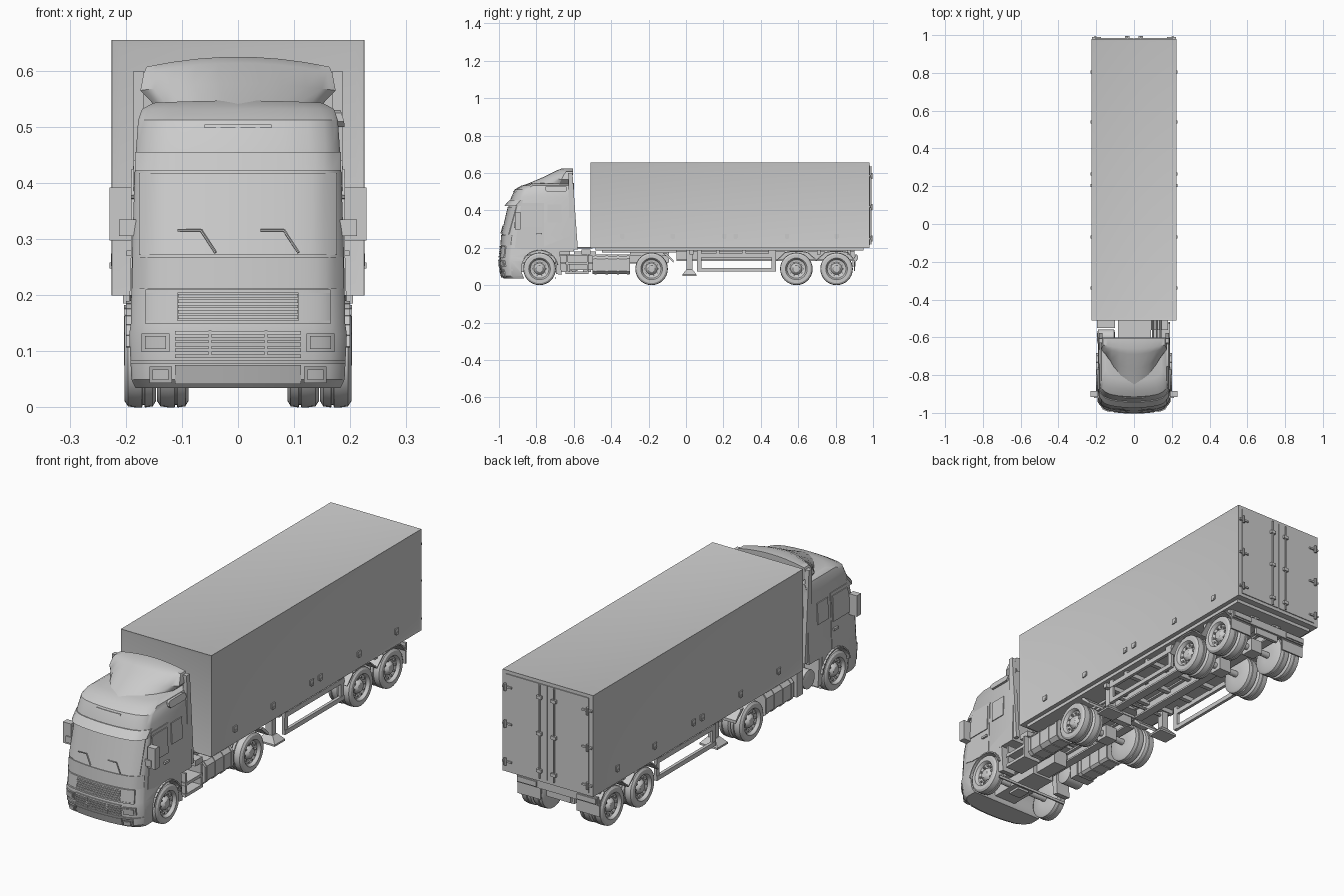
import bpy, bmesh, math
from mathutils import Vector

if "Cube" in bpy.data.objects:
    bpy.data.objects.remove(bpy.data.objects["Cube"])


# ---------- geometry helpers: each returns (verts, faces) ----------
def box(x0, x1, y0, y1, z0, z1):
    v = [(x, y, z) for x in (x0, x1) for y in (y0, y1) for z in (z0, z1)]
    return v, [(0, 1, 3, 2), (4, 6, 7, 5), (0, 4, 5, 1), (2, 3, 7, 6), (0, 2, 6, 4), (1, 5, 7, 3)]


def tube(rings):
    n, v = len(rings[0]), [p for r in rings for p in r]
    f = [(k * n + i, k * n + (i + 1) % n, (k + 1) * n + (i + 1) % n, (k + 1) * n + i)
         for k in range(len(rings) - 1) for i in range(n)]
    return v, f + [tuple(range(n)), tuple(range(len(v) - n, len(v)))]


def bar(p, q, r, n=8):
    p, q = Vector(p), Vector(q)
    rot = (q - p).to_track_quat('Z', 'Y')
    c = [rot @ Vector((r * math.cos(a), r * math.sin(a), 0)) for a in (2 * math.pi * (i + .5) / n for i in range(n))]
    return tube([[p + d for d in c], [q + d for d in c]])


def lathe(prof, y, z, n=32):
    return tube([[(x, y + r * math.cos(2 * math.pi * i / n), z + r * math.sin(2 * math.pi * i / n))
                  for i in range(n)] for x, r in prof])


def prism(pts, x0, x1):
    return tube([[(x, y, z) for y, z in pts] for x in (x0, x1)])


def ribbon(pts, x0, x1, th):
    out = []
    for (y0, z0), (y1, z1) in zip(pts, pts[1:]):
        d = Vector((y0 - y1, z1 - z0)).normalized() * th
        n = (-abs(d.y) if z1 > z0 else abs(d.y), abs(d.x))
        out.append(prism([(y0, z0), (y1, z1), (y1 + n[0], z1 + n[1]), (y0 + n[0], z0 + n[1])], x0, x1))
    return out


def add(name, geos, mirror=False):
    bm = bmesh.new()
    for v, f in geos:
        for s in ((1, -1) if mirror else (1,)):
            bv = [bm.verts.new((s * p[0], p[1], p[2])) for p in v]
            for face in f:
                bm.faces.new([bv[i] for i in face])
    bmesh.ops.remove_doubles(bm, verts=bm.verts, dist=1e-6)
    bmesh.ops.recalc_face_normals(bm, faces=bm.faces)
    me = bpy.data.meshes.new(name)
    bm.to_mesh(me)
    bm.free()
    ob = bpy.data.objects.new(name, me)
    bpy.context.collection.objects.link(ob)
    return ob


# ---------- cab shell: stacked plan sections with a bowed front ----------
T = [.2, .45, .7, .86, .94, .98, 1]
T = [-t for t in reversed(T)] + [0] + T


def loft(secs):
    n, rings = len(T), []
    for z, hw, yf, yb, a, b, crown in secs:
        up = lambda t: z + crown * (1 - t * t)
        rings.append([(t * hw, yf + a * t * t + b * abs(t) ** 10, up(t)) for t in T]
                     + [(t * hw, yb, up(t)) for t in reversed(T)])
    v, f = tube(rings)
    f = f[:-2]
    for o in (0, len(v) - 2 * n):
        f += [(o + i, o + i + 1, o + 2 * n - 2 - i, o + 2 * n - 1 - i) for i in range(n - 1)]
    return v, f


A, B = .025, .035
CAB = [(.035, .183, -.975), (.05, .19, -.99), (.13, .194, -.998), (.15, .191, -.995), (.27, .189, -.985),
       (.42, .184, -.95), (.47, .181, -.935), (.512, .178, -.915), (.532, .171, -.88), (.543, .15, -.83)]


def cab_at(z):
    for (z0, w0, y0), (z1, w1, y1) in zip(CAB, CAB[1:]):
        if z <= z1:
            k = (z - z0) / (z1 - z0)
            return w0 + k * (w1 - w0), y0 + k * (y1 - y0)


def front_panel(x0, x1, z0, z1, off=.004, off_top=None, n=16):
    rings = []
    for i in range(n + 1):
        x, r = x0 + (x1 - x0) * i / n, []
        for z, o in ((z0, off), (z1, off if off_top is None else off_top)):
            w, yf = cab_at(z)
            t = min(1, abs(x) / w)
            y = yf + A * t * t + B * t ** 10
            r += [(x, y - o, z), (x, y + .008, z)]
        rings.append([r[0], r[2], r[3], r[1]])
    return tube(rings)


def side_panel(pts, off):
    return tube([[(cab_at(z)[0] + o, y, z) for y, z in pts] for o in (-.008, off)])


def rect(y0, y1, z0, z1):
    return [(y0, z0), (y1, z0), (y1, z1), (y0, z1)]


WY, WZ = -.783, .087
cab = add("cab_shell", [loft([(z, w, y, -.6, A, B, .004 if z > .54 else 0) for z, w, y in CAB])])
cutters = [add("arch_cutter", [lathe([(-.3, .097), (.3, .097)], WY, WZ)]),
           add("underside_cutter", [box(-.3, .3, -.695, -.5, 0, .18)])]
bpy.context.view_layer.objects.active = cab
for c in cutters:
    c.hide_render = True
    m = cab.modifiers.new("cut", 'BOOLEAN')
    m.operation, m.object, m.solver = 'DIFFERENCE', c, 'EXACT'
    bpy.ops.object.modifier_apply(modifier=m.name)
    bpy.data.objects.remove(c)

# roof deflector, rear side fairings
add("roof_deflector", [loft([(.538, .148, -.85, -.61, .17, 0, .003), (.565, .174, -.765, -.607, .10, 0, .012),
                             (.596, .168, -.69, -.605, .04, 0, .018), (.607, .163, -.66, -.605, .02, 0, .018)])])
add("side_fairing", [prism([(-.62, .19), (-.578, .19), (-.607, .6), (-.63, .6)], .168, .186)], True)
# windscreen, visor, front trim
add("windscreen", [front_panel(-.176, .176, .272, .418, .003)])
add("sun_visor", [front_panel(-.184, .184, .422, .455, .024, .004, 24)])
add("roof_marker_strip", [front_panel(-.06, .06, .498, .504, .003)])
add("front_panel_upper", [front_panel(-.188, .188, .212, .268, .003, n=24)])
add("grille_frame", [front_panel(-.165, .165, z, z + .006, .007) for z in (.149, .204)]
    + [front_panel(*sorted((s * .165, s * .108)), .155, .204, .005) for s in (-1, 1)])
add("grille_slats", [front_panel(-.107, .107, .158 + i * .0095, .164 + i * .0095, .006) for i in range(5)])
add("lower_grille", [front_panel(-.112, .112, .088 + i * .0105, .0945 + i * .0105, .006) for i in range(5)]
    + [front_panel(x - .003, x + .003, .088, .137, .008, n=1) for x in (-.05, .05)])
add("headlights", [front_panel(.122, .172, .099, .132, .006), front_panel(.128, .166, .104, .127, .009)], True)
add("bumper", [front_panel(-.192, .192, .078, .085, .006, n=24), front_panel(-.112, .112, .042, .076, .006)])
add("fog_lights", [front_panel(.118, .158, .044, .073, .007), front_panel(.124, .152, .049, .068, .01)], True)


def wiper(x):
    p = [(x, -.98, .316), (x + .042, -.979, .316), (x + .068, -.99, .276)]
    return [bar(a, b, .0025, 6) for a, b in zip(p, p[1:])]


add("wipers", wiper(-.108) + wiper(.04))
# doors, side glass, handles, mirrors
add("doors", [side_panel([(-.915, .2), (-.87, .19), (-.76, .19), (-.76, .44), (-.88, .44)], .003)], True)
add("door_windows", [side_panel([(-.905, .31), (-.77, .31), (-.77, .425), (-.875, .425)], .006)], True)
add("sleeper_windows", [side_panel(rect(-.74, -.665, .335, .43), .004)], True)
add("door_handles", [side_panel(rect(-.8, -.77, .27, .28), .01)], True)
add("air_intake", [side_panel([(-.755, .51), (-.745, .5), (-.645, .5), (-.635, .51), (-.635, .525), (-.65, .53),
                               (-.74, .53), (-.755, .525)], .011)])
add("mirrors", [box(.19, .229, -.915, -.885, .298, .392), box(.176, .212, -.92, -.9, .306, .335),
                bar((.17, -.89, .375), (.2, -.9, .375), .004)], True)
arc = [(WY + .097 * math.cos(math.radians(a)), WZ + .097 * math.sin(math.radians(a))) for a in range(168, 9, -12)]
add("wheel_arches", ribbon(arc, .12, .2, .006) + [prism([(-.694, .06), (-.665, .055), (-.675, .19), (-.7, .19)], .12, .19)], True)

# ---------- wheels ----------
TYRE = [(-.028, .03), (-.028, .075), (-.022, .085), (-.008, .087), (-.007, .083), (-.004, .083), (-.003, .087),
        (.008, .087), (.022, .085), (.028, .076), (.028, .058), (.024, .054), (.014, .05)]
HUB = [(.008, .031), (.018, .026), (.024, .018), (.025, .004)]


def wheel(x, y):
    g = [lathe([(x + a, r) for a, r in TYRE + HUB], y, WZ)]
    for i in range(10):
        a = i * math.pi / 5
        c, s = y + .04 * math.cos(a), WZ + .04 * math.sin(a)
        g.append(bar((x + .008, c, s), (x + .018, c, s), .005, 6))
    return g


for name, y, xs in (("front_wheels", WY, [.174]), ("drive_wheels", -.184, [.174, .116]),
                    ("trailer_wheels_front", .59, [.174, .116]), ("trailer_wheels_rear", .805, [.174, .116])):
    add(name, [g for x in xs for g in wheel(x, y)], True)
    add(name.replace("wheels", "axle"), [bar((-.16, y, WZ), (.16, y, WZ), .014, 12), box(-.03, .03, y - .03, y + .03, .06, .12)])


# ---------- tractor chassis ----------
def beam(x, y0, y1, z0, z1):
    return [box(x - .006, x + .006, y0, y1, z0, z1), box(x - .02, x + .02, y0, y1, z0, z0 + .008),
            box(x - .02, x + .02, y0, y1, z1 - .008, z1)]


add("tractor_frame", beam(.062, -.93, -.1, .115, .165), True)
add("tractor_crossmembers", [box(-.06, .06, y, y + .03, .12, .16) for y in (-.9, -.55, -.3, -.12)])
add("engine_block", [box(-.055, .055, -.9, -.62, .07, .19), box(-.035, .035, -.62, -.5, .08, .15)])
add("rear_deck", [box(-.085, .09, -.6, -.48, .165, .18)])
add("fifth_wheel", [box(-.09, .09, -.3, -.09, .163, .176)])
add("tail_fenders", [prism([(-.125, .172), (-.105, .172), (-.068, .135), (-.068, .122)], .09, .2)], True)
tank = [(.1, .07), (.11, .06), (.17, .06), (.186, .075), (.186, .14), (.172, .156), (.11, .156), (.1, .146)]


def tank_piece(y0, y1, k=1):
    return tube([[(.143 + (x - .143) * k, y, .108 + (z - .108) * k) for x, z in tank] for y in (y0, y1)])


add("fuel_tanks", [tank_piece(-.5, -.3)] + [tank_piece(y, y + .012, 1.06) for y in (-.49, -.43, -.37, -.315)], True)
add("side_steps", [box(.1, .19, -.645, -.52, z, z + .014) for z in (.06, .11)]
    + [box(.1, .188, y, y + .01, .06, .165) for y in (-.64, -.53)])
add("air_reservoir", [lathe([(-.195, .02), (-.19, .042), (-.105, .042), (-.1, .02)], -.6, .115, 20),
                      box(-.195, -.1, -.55, -.508, .07, .18)])
add("air_lines", [bar((x, -.6, .2), (x, -.5, .2), .005) for x in (.1, .12, .14)] + [box(.09, .18, -.56, -.51, .165, .19)])

# ---------- trailer box with inset panels ----------
cargo = add("cargo_box", [box(-.225, .225, -.51, .98, .2, .655)])
bm = bmesh.new()
bm.from_mesh(cargo.data)
bmesh.ops.inset_individual(bm, faces=[f for f in bm.faces if f.normal.z > -.5 and f.normal.y < .5], thickness=.022, depth=-.004)
bm.to_mesh(cargo.data)
bm.free()
add("side_clips", [g for y in (-.34, -.07, .205, .265, .54, .805)
                   for g in (box(.219, .226, y - .012, y + .012, .252, .274), box(.224, .229, y - .008, y + .008, .248, .258))], True)
add("rear_doors", [box(.002, .205, .975, .984, .215, .64)], True)
add("door_lock_rods", [bar((.036, .989, .218), (.036, .989, .637), .004)]
    + [box(.024, .048, .982, .995, z, z + .014) for z in (.245, .412, .575)], True)
add("door_hinges", [box(.175, .222, .978, .99, z, z + .008) for z in (.245, .415, .58)]
    + [bar((.205, .991, z - .012), (.205, .991, z + .02), .006) for z in (.245, .415, .58)], True)

# ---------- trailer undercarriage ----------
add("trailer_floor", [box(-.205, .205, -.485, .95, .185, .201), box(-.1, .1, -.45, -.05, .174, .186)])
add("trailer_frame", beam(.062, -.05, .9, .13, .186), True)
add("trailer_crossmembers", [box(-.19, .19, y, y + .02, .165, .186) for y in (.02, .16, .3, .44, .7, .86)])
foot = tube([[(x0, y0, z), (x1, y0, z), (x1, y1, z), (x0, y1, z)] for x0, x1, y0, y1, z in
             ((.105, .195, -.018, .055, .05), (.105, .195, -.018, .055, .058), (.13, .17, .003, .034, .085))])
add("landing_legs", [box(.134, .166, .003, .034, .08, .186), foot], True)
add("landing_leg_brace", [bar((-.15, .018, .15), (.15, .018, .15), .007)])
add("side_guards", [box(.178, .192, .06, .48, .148, .17), box(.178, .192, .06, .48, .072, .092)]
    + [box(.176, .19, y, y + .022, .072, .186) for y in (.06, .458)], True)
add("trailer_fenders", ribbon([(.487, .13), (.53, .172), (.565, .178), (.615, .178), (.65, .172), (.697, .13), (.745, .172),
                               (.78, .178), (.83, .178), (.865, .172), (.905, .125)], .088, .203, .005), True)
add("mudflaps", [box(.09, .203, .898, .904, .075, .15)], True)
add("rear_bumper", [box(-.2, .2, .904, .914, .13, .165), box(-.06, .06, .89, .905, .1, .13)])
add("tail_lights", [box(.1, .195, .912, .92, .136, .159)], True)

bpy.ops.object.select_all(action='SELECT')
bpy.context.view_layer.objects.active = cab
bpy.ops.object.shade_smooth_by_angle(angle=math.radians(32))
